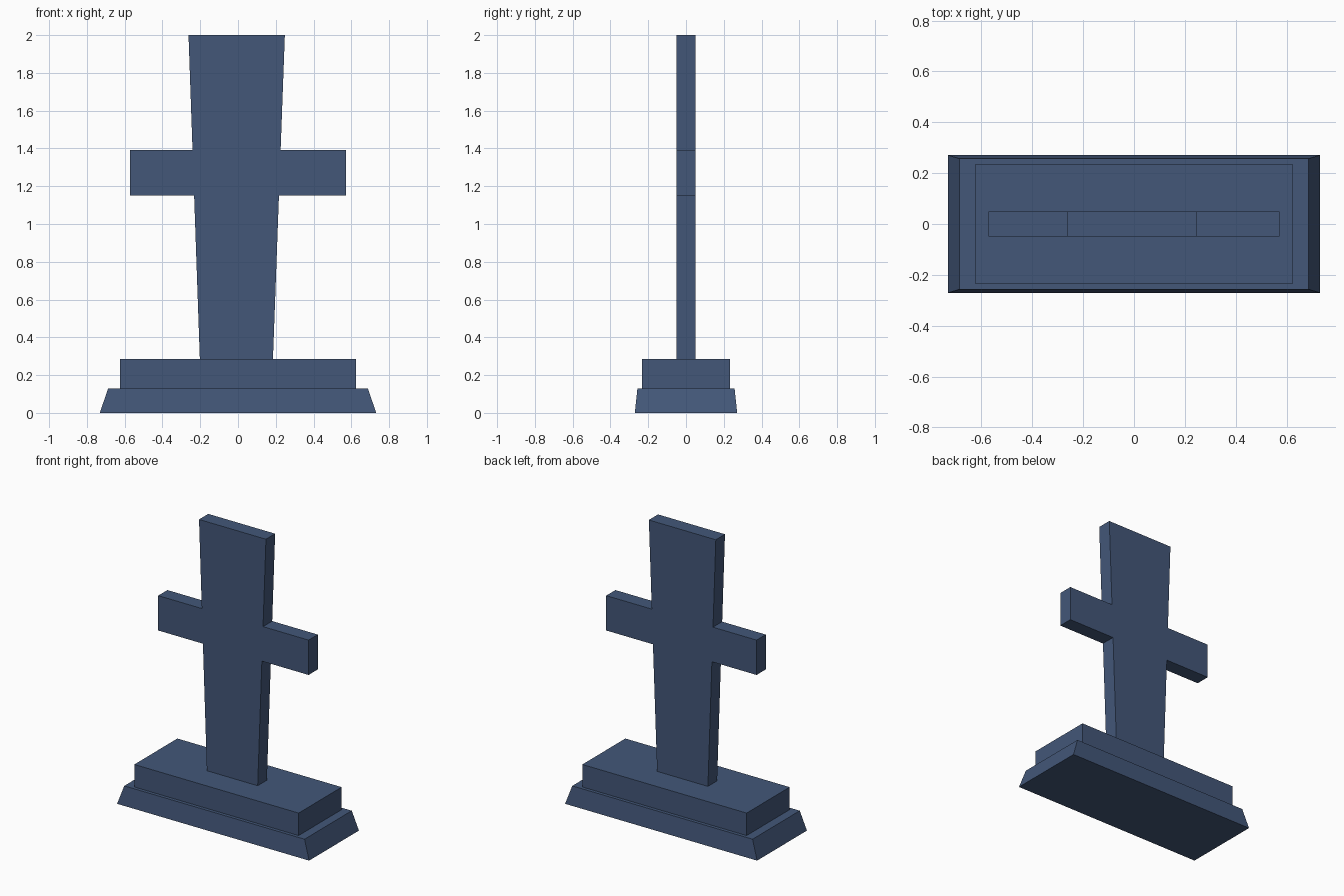
import bpy
import bmesh

if "Cube" in bpy.data.objects:
    bpy.data.objects.remove(bpy.data.objects["Cube"])

slate = bpy.data.materials.new("slate_blue")
slate.diffuse_color = (0.056, 0.095, 0.190, 1.0)
slate.use_nodes = True
slate.node_tree.nodes["Principled BSDF"].inputs["Base Color"].default_value = slate.diffuse_color


def finish(name, bm):
    bmesh.ops.recalc_face_normals(bm, faces=bm.faces[:])
    mesh = bpy.data.meshes.new(name)
    bm.to_mesh(mesh)
    bm.free()
    mesh.materials.append(slate)
    obj = bpy.data.objects.new(name, mesh)
    bpy.context.collection.objects.link(obj)
    return obj


def tapered_block(name, z0, z1, bottom, top):
    """Block with half-sizes (x, y) given at the bottom and the top."""
    bm = bmesh.new()
    bmesh.ops.create_cube(bm, size=2)
    for v in bm.verts:
        hx, hy = top if v.co.z > 0 else bottom
        v.co = (v.co.x * hx, v.co.y * hy, z1 if v.co.z > 0 else z0)
    return finish(name, bm)


# Stepped plinth: sloped foot and straight upper step
tapered_block("base_foot", 0.0, 0.13, (0.732, 0.271), (0.687, 0.257))
tapered_block("base_step", 0.13, 0.285, (0.626, 0.234), (0.626, 0.234))

# Cross: flared shaft with straight arms, one outline extruded in y
Z0, Z1, ARM_LOW, ARM_HIGH, ARM_X, HALF_Y = 0.285, 2.0, 1.152, 1.392, 0.573, 0.05


def shaft_x(z, side):
    low, high = (0.185, 0.248) if side > 0 else (0.202, 0.262)
    return side * (low + (high - low) * (z - Z0) / (Z1 - Z0))


def half_outline(side):
    return [(shaft_x(Z0, side), Z0), (shaft_x(ARM_LOW, side), ARM_LOW),
            (side * ARM_X, ARM_LOW), (side * ARM_X, ARM_HIGH),
            (shaft_x(ARM_HIGH, side), ARM_HIGH), (shaft_x(Z1, side), Z1)]


bm = bmesh.new()
outline = half_outline(1) + half_outline(-1)[::-1]
face = bm.faces.new([bm.verts.new((x, -HALF_Y, z)) for x, z in outline])
back = bmesh.ops.extrude_face_region(bm, geom=[face], use_keep_orig=True)
for v in back["geom"]:
    if isinstance(v, bmesh.types.BMVert):
        v.co.y = HALF_Y
finish("cross", bm)
